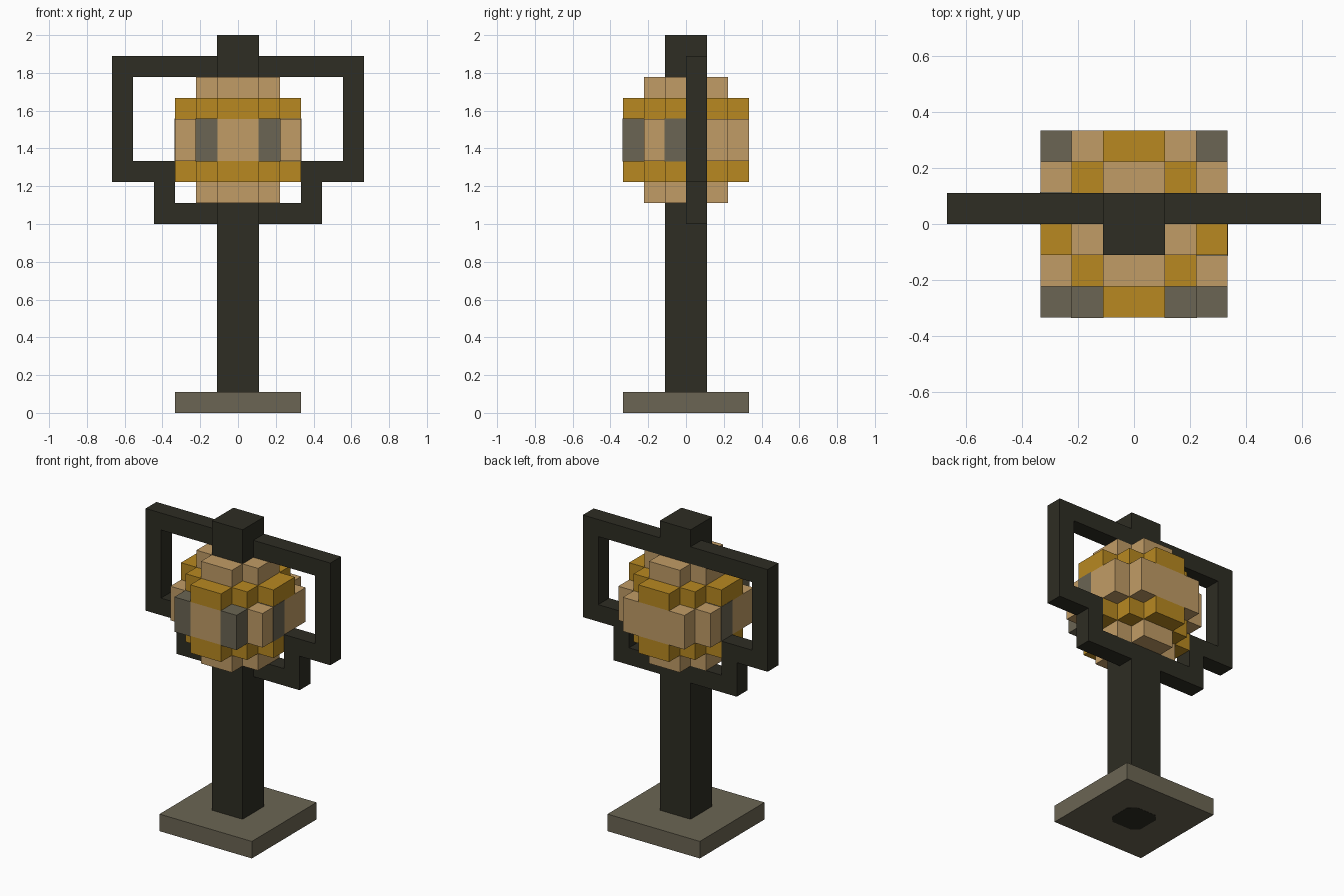
import bpy, bmesh
from mathutils import Matrix, Vector

U = 1 / 9  # size of one block

cube = bpy.data.objects.get("Cube")
if cube:
    bpy.data.objects.remove(cube, do_unlink=True)


def linear(c):
    c /= 255
    return c / 12.92 if c <= 0.04045 else ((c + 0.055) / 1.055) ** 2.4


def material(name, rgb):
    m = bpy.data.materials.new(name)
    col = tuple(linear(c) for c in rgb) + (1,)
    m.diffuse_color = col
    m.use_nodes = True
    bsdf = m.node_tree.nodes["Principled BSDF"]
    bsdf.inputs["Base Color"].default_value = col
    bsdf.inputs["Roughness"].default_value = 0.9
    return m


DARK = material("dark iron", (46, 45, 35))
GREY = material("stone grey", (107, 101, 83))
TAN = material("tan", (193, 156, 102))
GOLD = material("gold", (184, 137, 33))


def finish(name, bm, mat):
    bmesh.ops.recalc_face_normals(bm, faces=bm.faces)
    bmesh.ops.scale(bm, vec=(U, U, U), verts=bm.verts)
    mesh = bpy.data.meshes.new(name)
    bm.to_mesh(mesh)
    bm.free()
    mesh.materials.append(mat)
    ob = bpy.data.objects.new(name, mesh)
    bpy.context.collection.objects.link(ob)
    return ob


def boxes(name, mat, spans, grow=0.0):
    """One object from boxes given as (x0, x1, y0, y1, z0, z1) in blocks."""
    bm = bmesh.new()
    for x0, x1, y0, y1, z0, z1 in spans:
        centre = Vector((x0 + x1, y0 + y1, z0 + z1)) / 2
        size = Vector((x1 - x0, y1 - y0, z1 - z0)) + Vector((grow,) * 3) * 2
        bmesh.ops.create_cube(bm, size=1, matrix=Matrix.Translation(centre) @ Matrix.Diagonal(size.to_4d()))
    return finish(name, bm, mat)


def layer(name, mat, quarter, z0, z1):
    """Extrude an outline made of one quarter turned four times."""
    bm = bmesh.new()
    pts = []
    for _ in range(4):
        pts += quarter
        quarter = [(-y, x) for x, y in quarter]
    face = bm.faces.new([bm.verts.new((x, y, z0)) for x, y in pts])
    new = bmesh.ops.extrude_face_region(bm, geom=[face])["geom"]
    bmesh.ops.translate(bm, vec=(0, 0, z1 - z0),
                        verts=[g for g in new if isinstance(g, bmesh.types.BMVert)])
    return finish(name, bm, mat)


# Stand
boxes("base", GREY, [(-3, 3, -3, 3, 0, 1)])
layer("base_underside_plug", DARK, [(1, -0.65), (1, 0.65)], -0.01, 0.1)
boxes("pole", DARK, [(-1, 1, -1, 1, 1, 10)])
boxes("top_cap", DARK, [(-1, 1, -1, 1, 16, 18)])

# Stepped handle frame: centre bars, then bars mirrored to both sides
bars = [(-6, 6, 0, 1, 16, 17), (-3, 3, 0, 1, 9, 10)]
for x0, x1, z0, z1 in [(5, 6, 11, 16), (3, 5, 11, 12), (3, 4, 9, 11)]:
    bars += [(x0, x1, 0, 1, z0, z1), (-x1, -x0, 0, 1, z0, z1)]
boxes("frame", DARK, bars)

# Rounded block head in mirrored layers
SMALL = [(2, -1), (2, 1), (1, 1)]
MEDIUM = [(3, -1), (3, 1), (2, 1), (2, 2), (1, 2)]
LARGE = [(3, -2), (3, 2), (2, 2)]
layer("head_bottom", TAN, SMALL, 10, 11)
layer("head_lower_band", GOLD, MEDIUM, 11, 12)
layer("head_middle", TAN, LARGE, 12, 14)
layer("head_upper_band", GOLD, MEDIUM, 14, 15)
layer("head_top", TAN, SMALL, 15, 16)

# Grey blocks set in the middle layer
boxes("front_blocks", GREY, [(1, 2, -3, -2, 12, 14), (-2, -1, -3, -2, 12, 14)], 0.02)
boxes("left_block", GREY, [(2, 3, -1, 0, 12, 14)], 0.02)
boxes("right_block", GREY, [(-3, -2, 0, 1, 12, 14)], 0.02)
